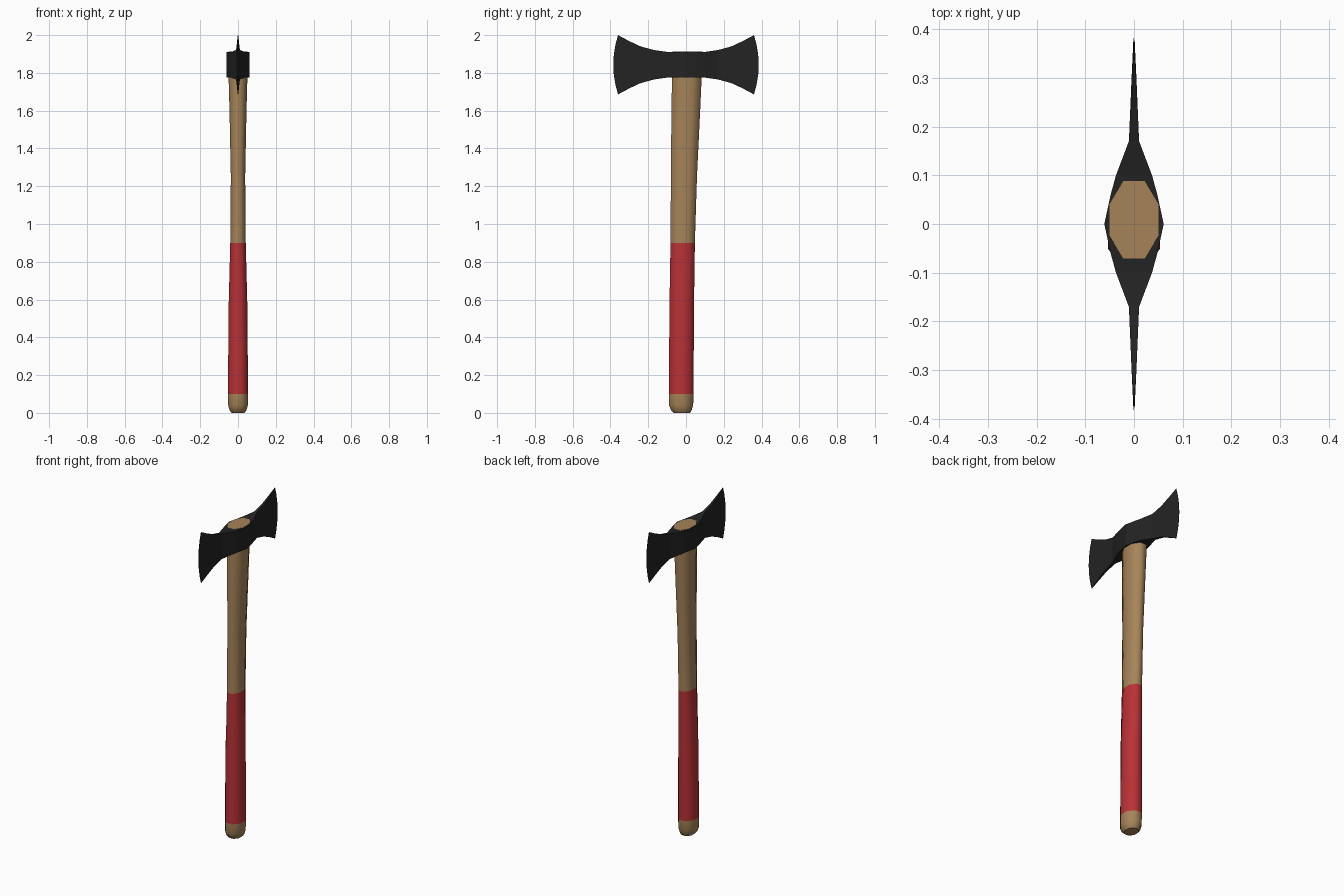
import bpy, bmesh

if "Cube" in bpy.data.objects:
    bpy.data.objects.remove(bpy.data.objects["Cube"])


def material(name, rgb):
    m = bpy.data.materials.new(name)
    m.diffuse_color = (*rgb, 1)
    m.use_nodes = True
    m.node_tree.nodes["Principled BSDF"].inputs["Base Color"].default_value = m.diffuse_color
    return m


wood = material("wood", (0.38, 0.23, 0.10))
red = material("red_grip", (0.48, 0.031, 0.036))
steel = material("dark_steel", (0.017, 0.017, 0.017))


def finish(bm, name, mats):
    bmesh.ops.recalc_face_normals(bm, faces=bm.faces)
    me = bpy.data.meshes.new(name)
    bm.to_mesh(me)
    bm.free()
    for m in mats:
        me.materials.append(m)
    ob = bpy.data.objects.new(name, me)
    bpy.context.collection.objects.link(ob)
    return ob


def loft(bm, rings):
    """Skin closed rings of points, cap both ends."""
    loops = [[bm.verts.new(p) for p in r] for r in rings]
    n = len(loops[0])
    for a, b in zip(loops, loops[1:]):
        for i in range(n):
            j = (i + 1) % n
            bm.faces.new((a[i], a[j], b[j], b[i])).smooth = True
    bm.faces.new(loops[0])
    bm.faces.new(loops[-1])


# Handle: eight-sided sections (z, half width, back y, front y)
sections = [(0, .035, -.066, .022), (.015, .045, -.08, .03), (.04, .052, -.09, .038),
            (.1, .053, -.09, .04), (.55, .05, -.088, .042), (.9, .041, -.082, .047),
            (1.25, .038, -.08, .058), (1.6, .045, -.077, .075),
            (1.78, .05, -.074, .083), (1.912, .05, -.071, .088)]
rings = []
for z, w, y0, y1 in sections:
    c, h = (y0 + y1) / 2, (y1 - y0) / 2
    rings.append([(x * w, c + y * h, z) for x, y in
                  ((.44, 1), (1, .41), (1, -.41), (.44, -1),
                   (-.44, -1), (-1, -.41), (-1, .41), (-.44, 1))])
bm = bmesh.new()
loft(bm, rings)
for f in bm.faces:
    if .1 < f.calc_center_median().z < .9:
        f.material_index = 1
finish(bm, "handle", [wood, red])

# Double-bit head: stations (y, half thickness, half height), mirrored in y
half = [(0, .061, .067), (.06, .048, .067), (.1, .037, .068), (.17, .0105, .078),
        (.24, .0075, .097), (.30, .005, .125), (.385, .001, .157)]
stations = [(-y, t, h) for y, t, h in half[:0:-1]] + half
cz = 1.843
levels = [-1, -.67, -.33, 0, .33, .67, 1]
rings = []
for y, t, h in stations:
    bow = .025 if abs(y) > .35 else 0      # curved cutting edge
    s = 1 if y > 0 else -1
    side = [(v, y - s * bow * v * v) for v in levels]
    rings.append([(t, yy, cz + v * h) for v, yy in side] +
                 [(-t, yy, cz + v * h) for v, yy in reversed(side)])
bm = bmesh.new()
loft(bm, rings)
for f in bm.faces:
    f.smooth = False
finish(bm, "axe_head", [steel])
